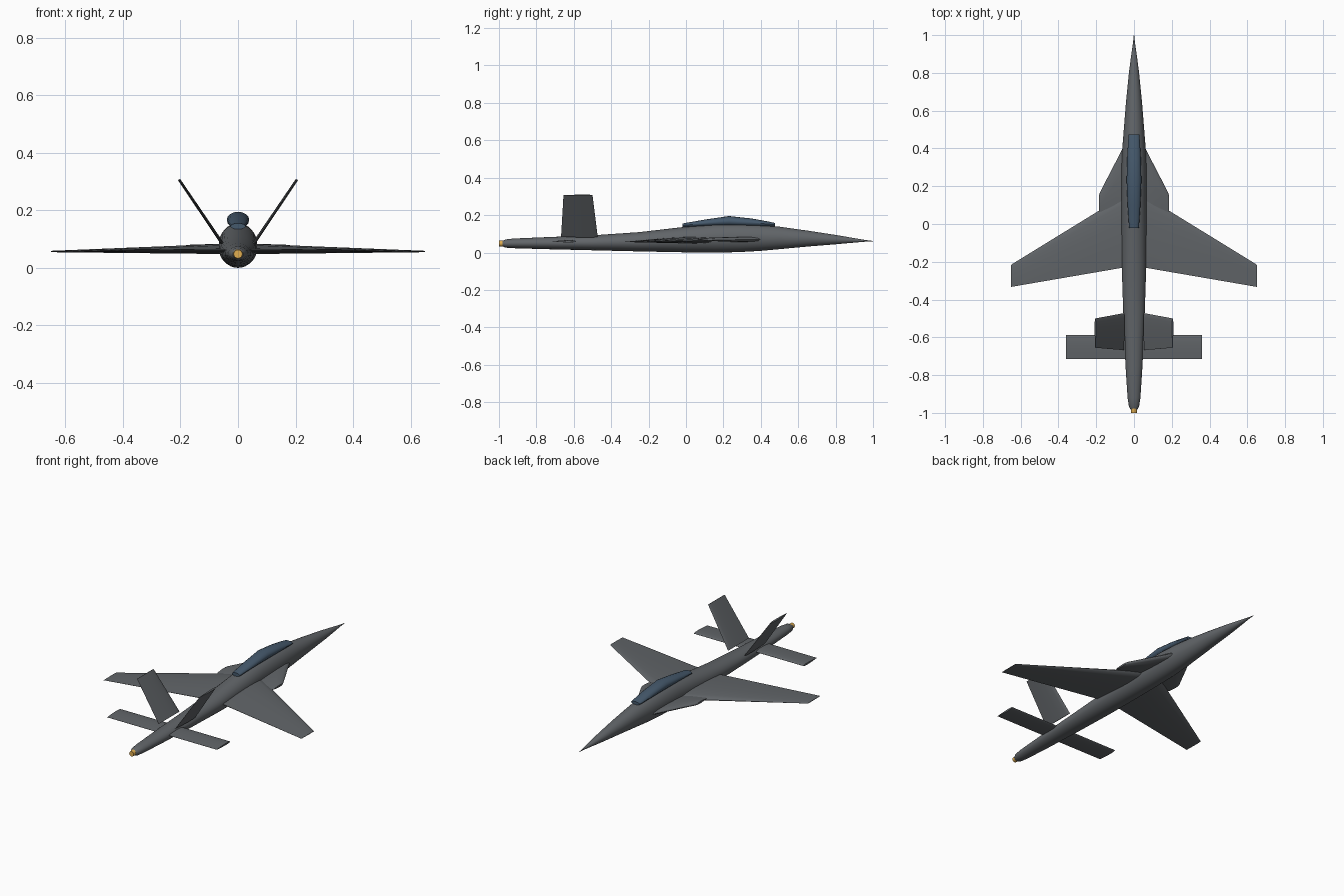
import bpy, bmesh
from math import sin, cos, pi, radians
from mathutils import Vector

if "Cube" in bpy.data.objects:
    bpy.data.objects.remove(bpy.data.objects["Cube"])


def material(name, color):
    m = bpy.data.materials.new(name)
    m.diffuse_color = (*color, 1)
    m.use_nodes = True
    m.node_tree.nodes["Principled BSDF"].inputs["Base Color"].default_value = m.diffuse_color
    return m


GREY = material("dark_grey", (0.12, 0.13, 0.14))
BLUE = material("tinted_blue", (0.06, 0.10, 0.15))
GOLD = material("hot_gold", (0.75, 0.42, 0.08))


def loft(name, rings, mat, mirror=False, angle=40):
    """Skin a series of equal-length rings, capping both ends."""
    bm = bmesh.new()
    rows = [[bm.verts.new(p) for p in ring] for ring in rings]
    n = len(rows[0])
    for a, b in zip(rows, rows[1:]):
        for i in range(n):
            j = (i + 1) % n
            bm.faces.new((a[i], a[j], b[j], b[i]))
    bm.faces.new(rows[0])
    bm.faces.new(rows[-1])
    bmesh.ops.recalc_face_normals(bm, faces=bm.faces)
    mesh = bpy.data.meshes.new(name)
    bm.to_mesh(mesh)
    bm.free()
    mesh.materials.append(mat)
    ob = bpy.data.objects.new(name, mesh)
    bpy.context.collection.objects.link(ob)
    if mirror:
        ob.modifiers.new("mirror", "MIRROR")
    bpy.ops.object.select_all(action="DESELECT")
    ob.select_set(True)
    bpy.context.view_layer.objects.active = ob
    bpy.ops.object.shade_smooth_by_angle(angle=radians(angle))
    return ob


def ellipse(y, half_width, low, high, n=32):
    zc, rz = (low + high) / 2, (high - low) / 2
    return [(half_width * cos(2 * pi * i / n), y, zc + rz * sin(2 * pi * i / n))
            for i in range(n)]


def airfoil(x, z, lead, trail, thick, up=(0, 0, 1)):
    """Thin section with a rounded leading edge, running along y."""
    shape = [(0, 0), (.03, .5), (.12, .85), (.35, 1), (.65, .7), (.85, .35), (1, .06),
             (1, -.06), (.85, -.35), (.65, -.7), (.35, -1), (.12, -.85), (.03, -.5)]
    up = Vector(up).normalized()
    return [Vector((x, lead + (trail - lead) * t, z)) + up * (h * thick / 2)
            for t, h in shape]


# fuselage: y, half width, bottom, top
body = [(-.982, .018, .033, .062), (-.965, .027, .026, .070), (-.92, .034, .023, .075),
        (-.75, .045, .018, .082), (-.5, .056, .012, .092), (-.25, .064, .006, .109),
        (0, .067, .001, .138), (.15, .067, .000, .153), (.28, .067, .002, .155),
        (.4, .062, .009, .148), (.5, .054, .018, .138), (.65, .042, .032, .117),
        (.8, .027, .044, .094), (.9, .014, .053, .077), (.96, .005, .058, .067),
        (1.0, .001, .060, .062)]
loft("fuselage", [ellipse(*s) for s in body], GREY)

# canopy
glass = [(-.02, .026, .134, .155), (.1, .034, .138, .176), (.23, .039, .138, .195),
         (.35, .036, .138, .182), (.44, .031, .138, .166), (.475, .028, .140, .158)]
loft("canopy", [ellipse(*s, n=16) for s in glass], BLUE)

# main wings
loft("wings", [airfoil(.04, .066, .16, -.228, .036),
               airfoil(.645, .057, -.212, -.332, .005),
               airfoil(.65, .057, -.217, -.333, .003)], GREY, True)

# leading edge strakes
loft("strakes", [airfoil(.04, .070, .44, .05, .030),
                 airfoil(.06, .070, .40, .05, .028),
                 airfoil(.178, .071, .172, .065, .018),
                 airfoil(.185, .071, .155, .07, .012)], GREY, True)

# horizontal tail
loft("tailplanes", [airfoil(.03, .060, -.588, -.714, .013),
                    airfoil(.36, .060, -.588, -.714, .011)], GREY, True)

# outward canted fins
lean = (-.215, 0, .15)
loft("canted_fins", [airfoil(.054, .084, -.472, -.668, .011, lean),
                     airfoil(.205, .307, -.500, -.655, .009, lean)], GREY, True)

# exhaust nozzle
loft("exhaust_nozzle", [ellipse(-1.0, .007, .041, .055, 16),
                        ellipse(-1.0, .015, .033, .063, 16),
                        ellipse(-.97, .017, .031, .065, 16)], GOLD)
